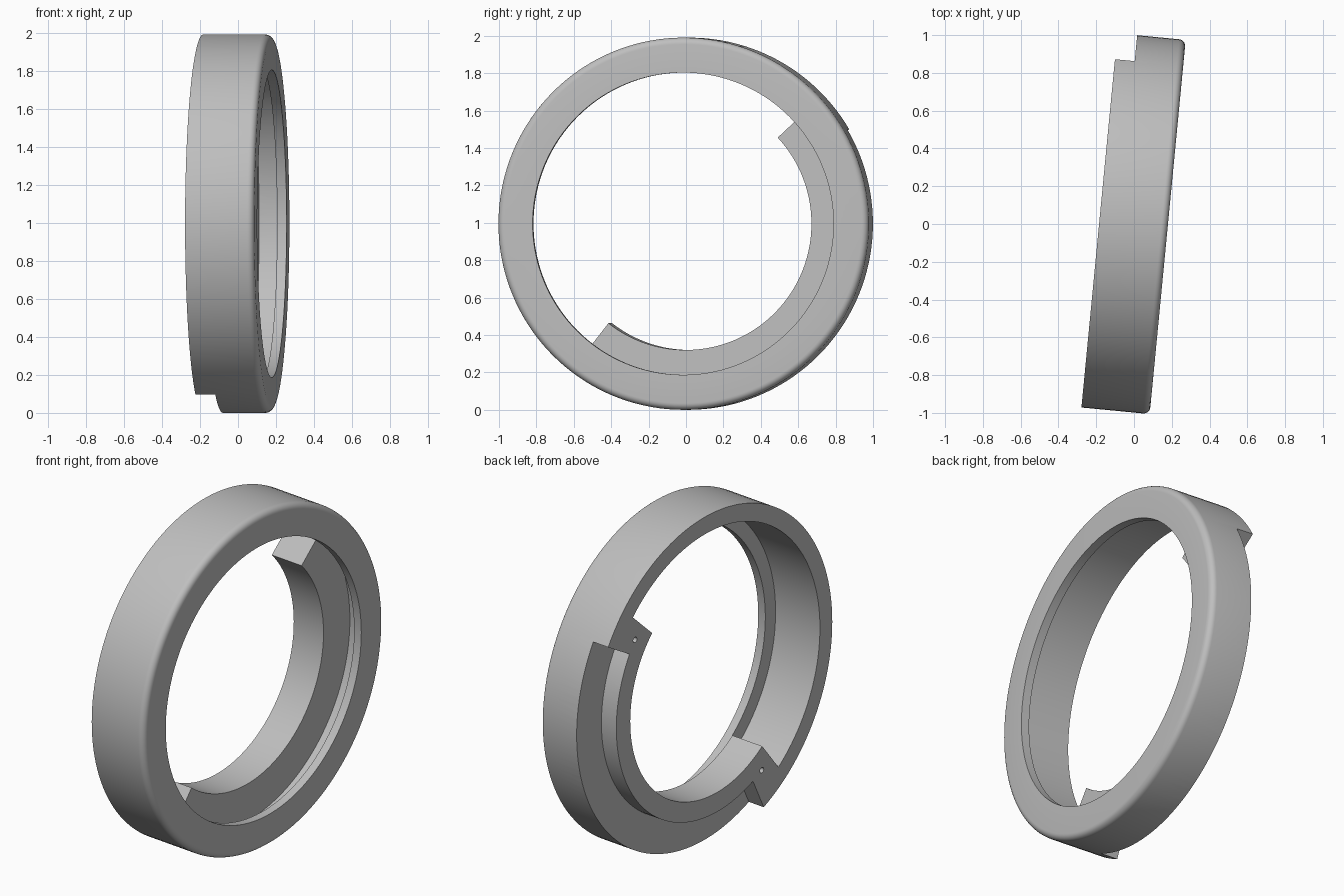
import bpy, bmesh
from math import sin, cos, pi, radians

cube = bpy.data.objects.get("Cube")
if cube:
    bpy.data.objects.remove(cube, do_unlink=True)

OUTER, BORE, HOLE, LIP = 0.995, 0.893, 0.808, 0.675   # radii
DEPTH, FLANGE, FILLET, STEP = 0.363, 0.05, 0.035, 0.105
MID = -42.5                                           # middle angle of the lip
LIP_HALF, RELIEF_HALF = 85.5, 73

grey = bpy.data.materials.new("satin grey")
grey.use_nodes = True
grey.diffuse_color = (0.52, 0.52, 0.52, 1)
grey.node_tree.nodes["Principled BSDF"].inputs["Base Color"].default_value = grey.diffuse_color


def sweep(name, profile, start=0, end=360, steps=144):
    """Turn a closed (axial, radial) profile about the x axis."""
    bm = bmesh.new()
    full = end - start >= 360
    rings = []
    for i in range(steps if full else steps + 1):
        t = radians(start + (end - start) * i / steps)
        rings.append([bm.verts.new((a, r * cos(t), r * sin(t))) for a, r in profile])
    pairs = list(zip(rings, rings[1:]))
    if full:
        pairs.append((rings[-1], rings[0]))
    else:
        bm.faces.new(rings[0])
        bm.faces.new(rings[-1])
    n = len(profile)
    for p, q in pairs:
        for k in range(n):
            m = (k + 1) % n
            bm.faces.new((p[k], p[m], q[m], q[k]))
    bmesh.ops.recalc_face_normals(bm, faces=bm.faces)
    mesh = bpy.data.meshes.new(name)
    bm.to_mesh(mesh)
    bm.free()
    mesh.materials.append(grey)
    ob = bpy.data.objects.new(name, mesh)
    bpy.context.collection.objects.link(ob)
    return ob


def box(a0, a1, r0, r1):
    return [(a0, r0), (a0, r1), (a1, r1), (a1, r0)]


def combine(target, tool, operation):
    tool.hide_render = True
    mod = target.modifiers.new(operation, 'BOOLEAN')
    mod.operation, mod.solver, mod.object = operation, 'EXACT', tool
    bpy.context.view_layer.objects.active = target
    bpy.ops.object.modifier_apply(modifier=mod.name)
    bpy.data.objects.remove(tool, do_unlink=True)


# Main ring: wall with a rounded front edge and a thin front flange
corner = [(DEPTH - FILLET + FILLET * sin(i * pi / 12), OUTER - FILLET + FILLET * cos(i * pi / 12))
          for i in range(7)]
ring = sweep("retaining_ring", [(0, BORE), (0, OUTER)] + corner
             + [(DEPTH, HOLE), (DEPTH - FLANGE, HOLE), (DEPTH - FLANGE, BORE)])

# Inner lip around part of the ring
lip = sweep("inner_lip", box(0, 0.21, LIP, 0.94), MID - LIP_HALF, MID + LIP_HALF, 72)
combine(ring, lip, 'UNION')

# Relief cut into the rear of the outer wall, leaving a tab at each end
relief = sweep("relief_cutter", box(-0.1, STEP, 0.79, 1.1), MID - RELIEF_HALF, MID + RELIEF_HALF, 64)
combine(ring, relief, 'DIFFERENCE')

# Small pin hole in each tab
for side in (-1, 1):
    t = radians(MID + side * 79)
    bpy.ops.mesh.primitive_cylinder_add(vertices=20, radius=0.016, depth=0.24,
                                        location=(0, 0.79 * cos(t), 0.79 * sin(t)),
                                        rotation=(0, pi / 2, 0))
    combine(ring, bpy.context.object, 'DIFFERENCE')

# Smooth curved walls, crisp corners
bpy.ops.object.select_all(action='DESELECT')
ring.select_set(True)
bpy.context.view_layer.objects.active = ring
bpy.ops.object.shade_smooth_by_angle(angle=radians(30))

# Stand the ring upright, turned slightly
ring.location = (-0.183, 0.019, OUTER)
ring.rotation_euler = (0, 0, radians(-5.5))
